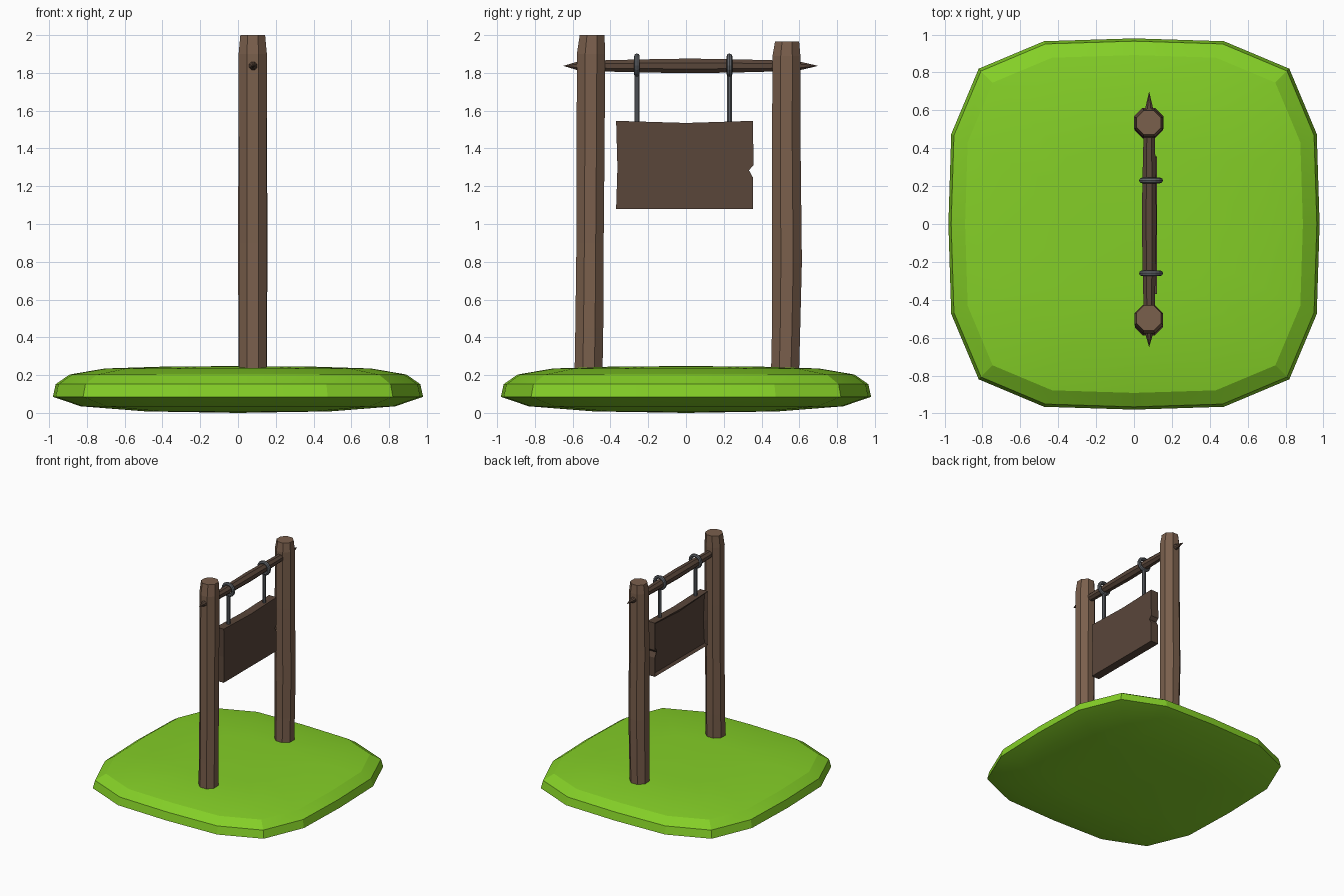
import bpy, bmesh, math
from mathutils import Vector

if "Cube" in bpy.data.objects:
    bpy.data.objects.remove(bpy.data.objects["Cube"])


def material(name, rgb):
    m = bpy.data.materials.new(name)
    m.diffuse_color = (*rgb, 1)
    m.use_nodes = True
    m.node_tree.nodes["Principled BSDF"].inputs["Base Color"].default_value = m.diffuse_color
    return m


GRASS = material("grass", (0.23, 0.62, 0.02))
WOOD = material("wood", (0.195, 0.115, 0.073))
DARK = material("dark_wood", (0.10, 0.061, 0.042))
METAL = material("metal", (0.12, 0.13, 0.145))


def finish(bm, name, mat, smooth=None):
    bmesh.ops.recalc_face_normals(bm, faces=bm.faces)
    me = bpy.data.meshes.new(name)
    bm.to_mesh(me)
    bm.free()
    me.materials.append(mat)
    ob = bpy.data.objects.new(name, me)
    bpy.context.collection.objects.link(ob)
    if smooth:
        bpy.ops.object.select_all(action='DESELECT')
        ob.select_set(True)
        bpy.context.view_layer.objects.active = ob
        bpy.ops.object.shade_smooth_by_angle(angle=math.radians(smooth))
    return ob


def loft(name, rings, mat, smooth=None):
    """Skin a list of equal-length point rings; a collapsed end ring becomes a tip."""
    bm = bmesh.new()
    vs = [[bm.verts.new(p) for p in r] for r in rings]
    n = len(vs[0])
    for a, b in zip(vs, vs[1:]):
        for i in range(n):
            bm.faces.new((a[i], a[(i + 1) % n], b[(i + 1) % n], b[i]))
    for r in (vs[0], vs[-1]):
        if (r[0].co - r[n // 2].co).length > 1e-4:
            bm.faces.new(r)
    bmesh.ops.remove_doubles(bm, verts=bm.verts, dist=1e-4)
    return finish(bm, name, mat, smooth)


def circle(n, r, phase=0.5):
    return [(r * math.cos((i + phase) * math.tau / n),
             r * math.sin((i + phase) * math.tau / n)) for i in range(n)]


# Grass mound: rounded square outline, quarter repeated four times
quarter = [(0.98, 0), (0.965, 0.475), (0.82, 0.82), (0.475, 0.965)]
outline = []
for k in range(4):
    for x, y in quarter:
        for _ in range(k):
            x, y = -y, x
        outline.append((x, y))
levels = [(0, 0.0), (0.5, 0.008), (0.85, 0.035), (1, 0.085), (0.985, 0.152),
          (0.91, 0.203), (0.72, 0.235), (0.4, 0.245), (0, 0.248)]
loft("grass_mound", [[Vector((x * s, y * s, z)) for x, y in outline]
                     for s, z in levels], GRASS, 20)


# Posts: slightly crooked octagonal logs (z, centre y, radius)
def post(name, sections):
    loft(name, [[Vector((0.078 + x, cy + y, z)) for x, y in circle(8, r)]
                for z, cy, r in sections], WOOD)


post("left_post", [(0.15, -0.517, 0.08), (0.45, -0.512, 0.08), (0.9, -0.508, 0.078),
                   (1.4, -0.505, 0.08), (1.9, -0.503, 0.081), (2.0, -0.497, 0.071)])
post("right_post", [(0.15, 0.523, 0.08), (0.45, 0.53, 0.081), (0.8, 0.535, 0.085),
                    (1.4, 0.531, 0.082), (1.89, 0.532, 0.08), (1.966, 0.535, 0.069)])

# Crossbar: swollen in the middle, spiked ends beyond the posts
bar = [(-0.65, 0), (-0.575, 0.024), (-0.44, 0.032), (-0.2, 0.038), (0.02, 0.042),
       (0.25, 0.038), (0.47, 0.032), (0.605, 0.024), (0.70, 0)]
loft("crossbar", [[Vector((0.08 + a, y, 1.837 + b)) for a, b in circle(8, r)]
                  for y, r in bar], DARK)

# Hangers: ring around the bar plus a straight rod to the board
for side, y in (("left", -0.26), ("right", 0.23)):
    bpy.ops.mesh.primitive_torus_add(
        major_segments=16, minor_segments=8, major_radius=0.048, minor_radius=0.015,
        location=(0.09, y, 1.84), rotation=(math.pi / 2, 0, 0))
    ob = bpy.context.object
    ob.name = side + "_hanger_ring"
    ob.data.materials.append(METAL)
    loft(side + "_hanger_rod", [[Vector((0.09 + a, y + b, z)) for a, b in circle(8, 0.015)]
                                for z in (1.52, 1.80)], METAL)

# Sign board: chipped outline with a recessed panel on the -x face
shape = [(-0.37, 1.08), (0.355, 1.08), (0.355, 1.245), (0.333, 1.285), (0.357, 1.31),
         (0.355, 1.546), (0.0, 1.535), (-0.37, 1.546), (-0.363, 1.3)]
bm = bmesh.new()
face = bm.faces.new([bm.verts.new((0.05, y, z)) for y, z in shape])
ext = bmesh.ops.extrude_face_region(bm, geom=[face], use_keep_orig=True)
bmesh.ops.translate(bm, vec=(0.072, 0, 0),
                    verts=[g for g in ext["geom"] if isinstance(g, bmesh.types.BMVert)])
bmesh.ops.recalc_face_normals(bm, faces=bm.faces)
back = [f for f in bm.faces if f.calc_center_median().x < 0.051]
bmesh.ops.inset_region(bm, faces=back, thickness=0.028, depth=-0.018)
finish(bm, "sign_board", DARK)
